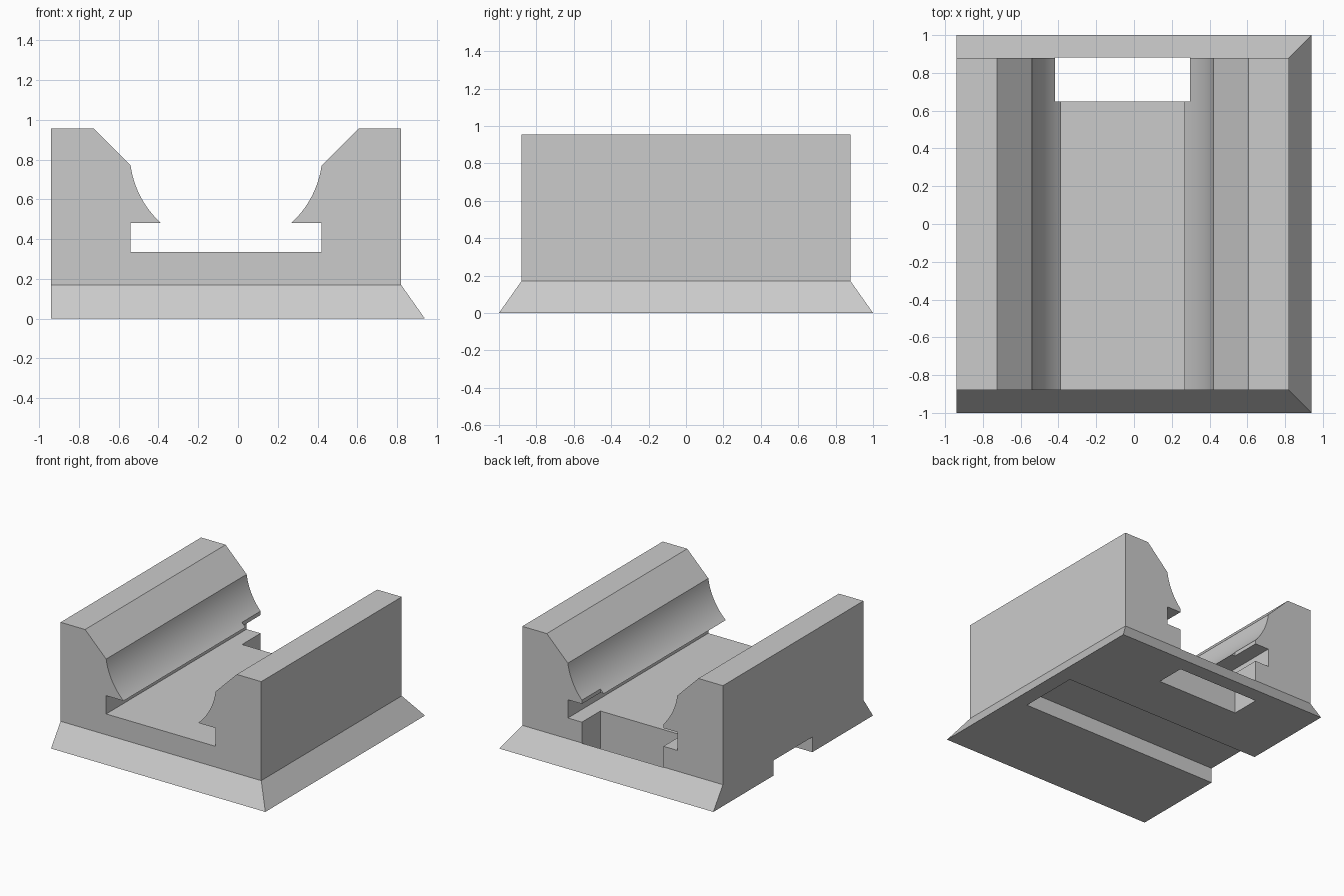
import bpy, bmesh, math
from mathutils import Vector

if "Cube" in bpy.data.objects:
    bpy.data.objects.remove(bpy.data.objects["Cube"])

grey = bpy.data.materials.new("plain grey")
grey.use_nodes = True
colour = (0.6, 0.6, 0.6, 1)
grey.diffuse_color = colour
grey.node_tree.nodes["Principled BSDF"].inputs["Base Color"].default_value = colour

MID = -0.06            # centre line of the cradle
LEFT, RIGHT = -0.94, 0.82
HALF, TOP, SKIRT = 0.88, 0.955, 0.17


def to_object(bm, name):
    bmesh.ops.recalc_face_normals(bm, faces=bm.faces)
    mesh = bpy.data.meshes.new(name)
    bm.to_mesh(mesh)
    bm.free()
    obj = bpy.data.objects.new(name, mesh)
    bpy.context.collection.objects.link(obj)
    return obj


def box(name, lo, hi):
    bm = bmesh.new()
    bmesh.ops.create_cube(bm, size=1)
    lo, hi = Vector(lo), Vector(hi)
    for v in bm.verts:
        v.co = (lo + hi) / 2 + v.co * (hi - lo)
    return to_object(bm, name)


# Inner outline of one jaw: chamfer, round seat, undercut slot (offset, height)
centre_z, radius = 0.838, 0.485
start, end = math.atan2(-0.068, 0.48), math.atan2(-0.358, 0.327)
STEPS = 20
jaw = [(0.665, TOP)]
for i in range(STEPS + 1):
    a = start + (end - start) * i / STEPS
    jaw.append((radius * math.cos(a), centre_z + radius * math.sin(a)))
jaw += [(0.48, 0.48), (0.48, 0.335)]

# Full cross-section, mirrored about the cradle centre
section = [(LEFT, SKIRT), (LEFT, TOP)]
section += [(MID - d, z) for d, z in jaw]
section += [(MID + d, z) for d, z in reversed(jaw)]
section += [(RIGHT, TOP), (RIGHT, SKIRT)]

# Extrude along the length
bm = bmesh.new()
cap = bm.faces.new([bm.verts.new((x, -HALF, z)) for x, z in section])
new = bmesh.ops.extrude_face_region(bm, geom=[cap])["geom"]
bmesh.ops.translate(bm, vec=(0, 2 * HALF, 0),
                    verts=[g for g in new if isinstance(g, bmesh.types.BMVert)])

# Flared skirt on three sides, pulled down from the underside
under = next(f for f in bm.faces if all(abs(v.co.z - SKIRT) < 1e-4 for v in f.verts))
new = bmesh.ops.extrude_face_region(bm, geom=[under])["geom"]
for v in (g for g in new if isinstance(g, bmesh.types.BMVert)):
    v.co = (0.94 if v.co.x > 0 else LEFT, math.copysign(1, v.co.y), 0)
if under.is_valid:
    bmesh.ops.delete(bm, geom=[under], context='FACES_ONLY')
block = to_object(bm, "cradle_block")
block.data.materials.append(grey)

# Rear opening and underside channel
cutters = [
    box("rear_opening_cutter", (-0.418, 0.648, -0.1), (0.297, HALF + 0.001, 1.2)),
    box("underside_channel_cutter", (-1.1, -0.24, -0.1), (0.817, 0.247, 0.12)),
]
bpy.context.view_layer.objects.active = block
for cutter in cutters:
    cutter.hide_render = True
    mod = block.modifiers.new(cutter.name, 'BOOLEAN')
    mod.operation = 'DIFFERENCE'
    mod.solver = 'EXACT'
    mod.object = cutter
    bpy.ops.object.modifier_apply(modifier=mod.name)
    bpy.data.objects.remove(cutter)

# Smooth the round seats, keep the corners crisp
bpy.ops.object.select_all(action='DESELECT')
block.select_set(True)
bpy.ops.object.shade_smooth_by_angle(angle=math.radians(20))
